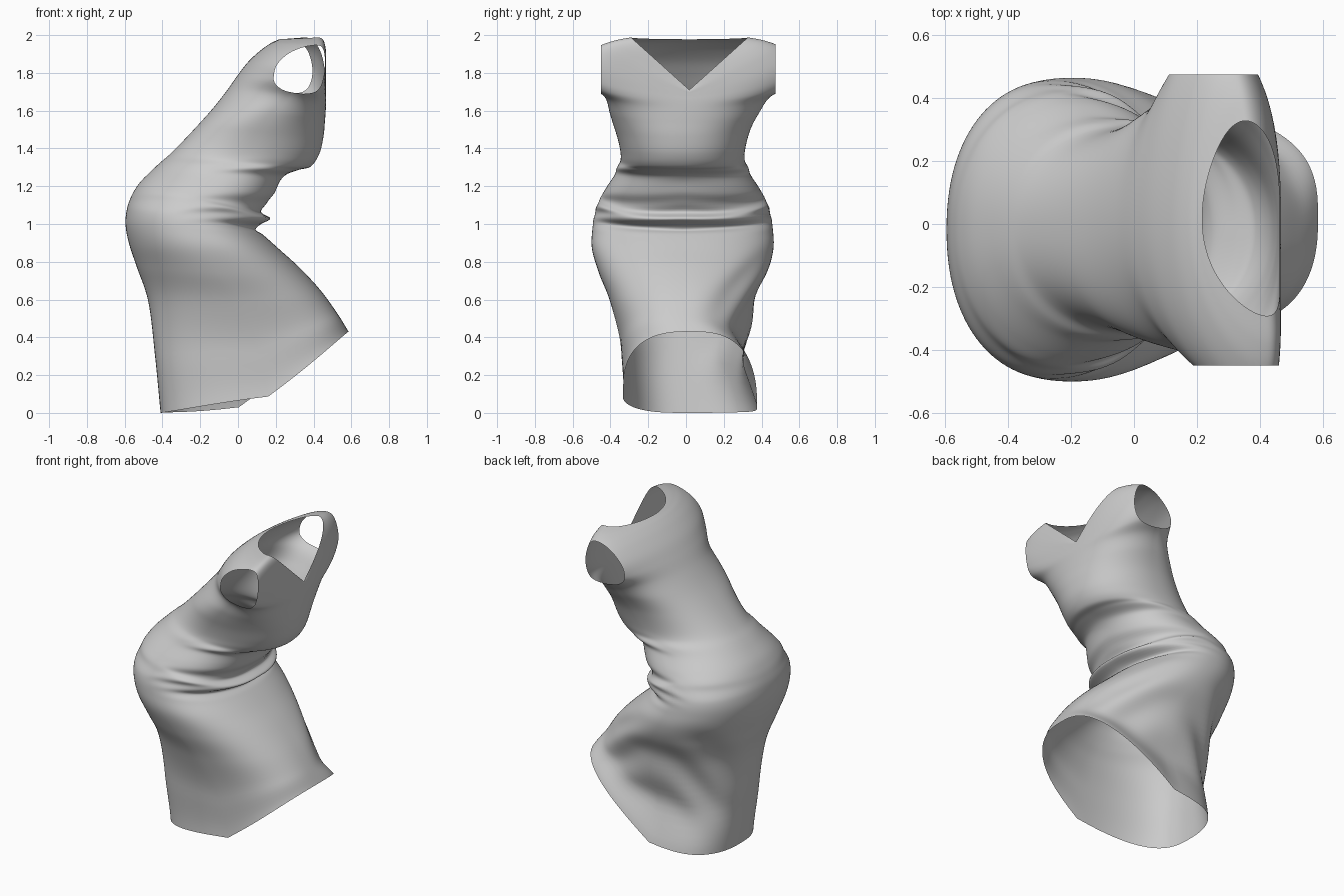
import bpy, bmesh, math
from mathutils import Vector

if "Cube" in bpy.data.objects:
    bpy.data.objects.remove(bpy.data.objects["Cube"])

# Rings from hem to neck: back x, back z, front x, front z, half width, side z
RINGS = [
    (-.41, .01, .585, .44, .355, .07), (-.44, .32, .53, .53, .325, .32),
    (-.475, .60, .44, .655, .38, .58), (-.535, .78, .33, .775, .443, .75),
    (-.575, .90, .22, .875, .48, .88), (-.595, 1.0, .13, .955, .478, .98),
    (-.59, 1.08, .09, .985, .466, 1.06), (-.572, 1.14, .165, 1.035, .448, 1.12),
    (-.55, 1.185, .125, 1.08, .428, 1.16), (-.515, 1.235, .19, 1.17, .405, 1.20),
    (-.455, 1.295, .235, 1.255, .36, 1.27), (-.41, 1.337, .315, 1.295, .345, 1.315),
    (-.36, 1.38, .385, 1.315, .328, 1.35), (-.30, 1.44, .43, 1.38, .332, 1.41),
    (-.22, 1.525, .452, 1.47, .355, 1.50), (-.135, 1.62, .46, 1.55, .395, 1.60),
    (-.06, 1.715, .465, 1.62, .44, 1.69), (0, 1.80, .467, 1.66, .535, 1.755),
    (.055, 1.87, .467, 1.685, .58, 1.82), (.12, 1.93, .467, 1.70, .565, 1.885),
    (.17, 1.965, .467, 1.71, .49, 1.945), (.20, 1.98, .465, 1.716, .40, 1.98),
    (.217, 1.988, .463, 1.72, .31, 1.998)]
SEG, STEP = 112, 7


def ramp(v, a, b):
    t = min(1, max(0, (v - a) / (b - a)))
    return t * t * (3 - 2 * t)


def spline(i, t):
    p = [RINGS[min(len(RINGS) - 1, max(0, i + k))] for k in (-1, 0, 1, 2)]
    return [b + .5 * t * (c - a + t * (2*a - 5*b + 4*c - d + t * (3*(b - c) + d - a)))
            for a, b, c, d in zip(*p)]


def ring_points(ring, idx):
    xb, zb, xf, zf, w, zs = ring
    vee = ramp(idx, 15, 21)
    hem = 1 - ramp(zs, .1, .8)
    shoulder = ramp(zs, 1.5, 1.8)
    yc = .04 * (1 - ramp(zs, .05, .32)) - .018 + .036 * shoulder
    e = 2 / (2.2 + .5 * hem - .2 * shoulder)
    out = []
    for k in range(SEG):
        a = 2 * math.pi * k / SEG
        ca, sa = math.cos(a), math.sin(a)
        c = math.copysign(abs(ca) ** e, ca)
        s = math.copysign(abs(sa) ** e, sa)
        x = (xb + xf) / 2 + c * (xf - xb) / 2
        y = yc + w * s
        side = 1 - abs(c)
        if c > 0:
            side += (abs(s) - side) * vee
        end = zf if c > 0 else zb
        z = end + (zs - end) * side
        # Twisted shoulders and uneven hem
        x += shoulder * s * s * (.05 - .11 * y) - hem * .22 * y * (1 - c * c)
        z -= hem * .08 * y * (1 - c * c)
        # Bunched cloth at the waist and underbust, fading to the smooth back
        front = ramp(c, -.35, .5)
        zone = math.exp(-((zs - 1.10) / .07) ** 2) + .7 * math.exp(-((zs - 1.31) / .035) ** 2)
        f = .007 * front * zone * math.sin(95 * (z - .05 * c) + 2.2 * math.sin(2.5 * abs(a - math.pi) + 1))
        # Soft drape on the far side of the skirt
        f += .012 * math.sin(17 * z + 9 * c * c) * max(0, s) * ramp(zs, .15, .4) * (1 - ramp(zs, .6, .95))
        out.append(Vector((x + f * c, y + f * s, z)))
    return out


# Dress shell lofted through the rings
bm = bmesh.new()
rows = []
n = len(RINGS) - 1
for j in range(n * STEP + 1):
    i = min(j // STEP, n - 1)
    pts = ring_points(spline(i, j / STEP - i), j / STEP)
    rows.append([bm.verts.new(p) for p in pts])
for lo, hi in zip(rows, rows[1:]):
    for k in range(SEG):
        m = (k + 1) % SEG
        bm.faces.new((lo[k], lo[m], hi[m], hi[k]))

# Armholes: slice the ends off the shoulders
for y, d in ((.475, 1), (-.45, -1)):
    faces = [f for f in bm.faces if min(v.co.z for v in f.verts) > 1.45]
    edges = {e for f in faces for e in f.edges}
    verts = {v for f in faces for v in f.verts}
    bmesh.ops.bisect_plane(bm, geom=faces + list(edges) + list(verts), dist=1e-5,
                           plane_co=(0, y, 0), plane_no=(0, d, 0), clear_outer=True)

# Stand on the ground
low = min(v.co.z for v in bm.verts)
for v in bm.verts:
    v.co.z -= low
mesh = bpy.data.meshes.new("dress")
bm.to_mesh(mesh)
bm.free()
dress = bpy.data.objects.new("dress", mesh)
bpy.context.collection.objects.link(dress)
for p in mesh.polygons:
    p.use_smooth = True
